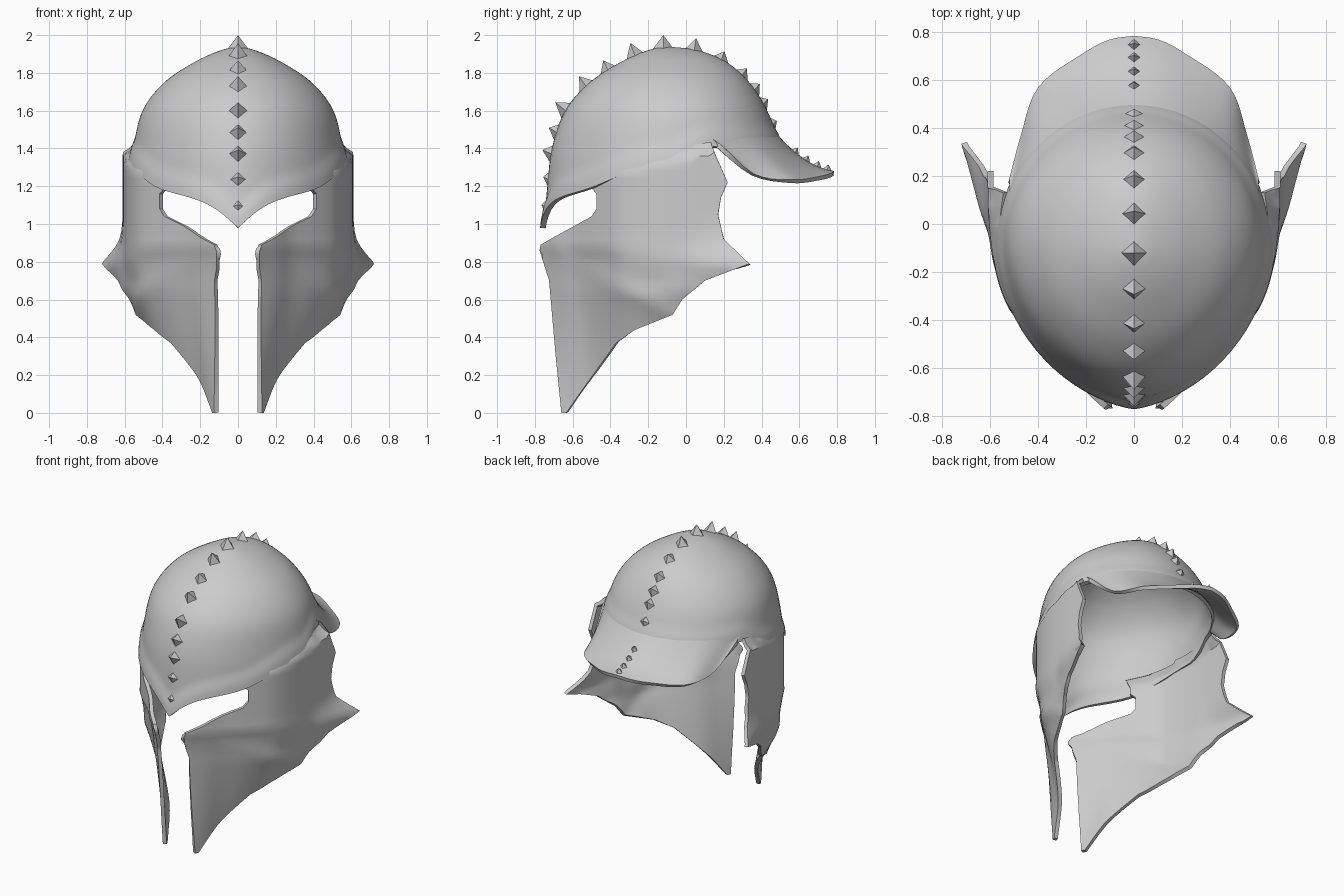
import bpy, bmesh, math
from mathutils import Vector

cube = bpy.data.objects.get("Cube")
if cube:
    bpy.data.objects.remove(cube, do_unlink=True)

steel = bpy.data.materials.new("grey steel")
steel.use_nodes = True
GREY = (0.6, 0.6, 0.6, 1)
steel.diffuse_color = GREY
steel.node_tree.nodes["Principled BSDF"].inputs["Base Color"].default_value = GREY


def clamp(v):
    return max(0.0, min(1.0, v))


def lookup(table, v):
    """Smooth curve through rows of (key, value, ...)."""
    n = len(table)
    v = max(table[0][0], min(table[-1][0], v))
    i = 0
    while i < n - 2 and v > table[i + 1][0]:
        i += 1

    def slope(j, c):
        a, b = table[max(j - 1, 0)], table[min(j + 1, n - 1)]
        return (b[c] - a[c]) / (b[0] - a[0])
    a, b = table[i], table[i + 1]
    h = b[0] - a[0]
    t = (v - a[0]) / h
    out = []
    for c in range(1, len(a)):
        out.append((2*t**3 - 3*t*t + 1) * a[c] + (t**3 - 2*t*t + t) * h * slope(i, c)
                   + (3*t*t - 2*t**3) * b[c] + (t**3 - t*t) * h * slope(i + 1, c))
    return out


def finish(name, bm, thickness=0.0, mirror=False, angle=40):
    """Turn a bmesh into a smooth shaded, optionally thick and mirrored part."""
    mesh = bpy.data.meshes.new(name)
    bm.to_mesh(mesh)
    bm.free()
    ob = bpy.data.objects.new(name, mesh)
    bpy.context.collection.objects.link(ob)
    mesh.materials.append(steel)
    if thickness:
        mod = ob.modifiers.new("thickness", 'SOLIDIFY')
        mod.thickness, mod.offset = thickness, -1
    if mirror:
        ob.modifiers.new("mirror", 'MIRROR')
    bpy.ops.object.select_all(action='DESELECT')
    ob.select_set(True)
    bpy.context.view_layer.objects.active = ob
    bpy.ops.object.convert(target='MESH')
    bpy.ops.object.shade_smooth_by_angle(angle=math.radians(angle))


def grid(bm, point, cols, rows, closed=False):
    """Quad sheet from point(column, row)."""
    vs = [[bm.verts.new(point(i, j)) for j in range(rows)] for i in range(cols)]
    for i in range(cols if closed else cols - 1):
        a, b = vs[i], vs[(i + 1) % cols]
        for j in range(rows - 1):
            bm.faces.new((a[j], b[j], b[j + 1], a[j + 1]))


# Dome outline: step, height, front y, back y, half width
DOME = [(0, .98, -.755, .53, .6), (1, 1.19, -.735, .52, .585), (2, 1.4, -.71, .5, .555),
        (3, 1.6, -.64, .43, .505), (4, 1.75, -.51, .335, .39), (5, 1.86, -.34, .21, .225),
        (6, 1.92, -.2, .06, .09), (7, 1.94, -.1, -.1, 0)]
BROW = [(0, .98), (.1, 1.07), (.2, 1.125), (.4, 1.185), (.48, 1.23), (.6, 1.33)]


def dome_point(theta, s, bulge=0.0):
    z, front, back, w = lookup(DOME, s)
    sn, cs = math.sin(theta), math.cos(theta)
    n = 1.75 + .25 * s / 7 if cs > 0 else 2
    gx = math.copysign(abs(sn) ** (2 / n), sn)
    gy = abs(cs) ** (2 / n)
    c = -.05 - .05 * s / 7
    y = c + ((front - c) if cs > 0 else (back - c)) * gy * (1 + bulge)
    return Vector((w * gx * (1 + bulge), y, z))


# Dome with a raised brow band along its rim
COLS, ROWS = 80, 46


def dome_grid(i, j):
    theta = 2 * math.pi * i / COLS
    sn, cs = abs(math.sin(theta)), math.cos(theta)
    if cs > 0:
        rim = lookup(BROW, .59 * sn ** (2 / 1.75))[0]
    else:
        rim = 1.33 + .08 * clamp(-cs / .3)
    s0 = (rim - .98) / .21
    s = s0 + (7 - s0) * j / (ROWS - 1)
    return dome_point(theta, s, .025 * math.exp(-((s - s0) / .45) ** 4))


bm = bmesh.new()
grid(bm, dome_grid, COLS, ROWS, closed=True)
bmesh.ops.remove_doubles(bm, verts=bm.verts, dist=.0005)
finish("dome", bm, .03)

# Cheek guards: flat outline, sliced finely, then wrapped around the head
CHEEK = [(-.66, 0), (-.69, .3), (-.725, .7), (-.775, .86), (-.77, .89), (-.7, .93),
         (-.5, 1.04), (-.475, 1.08), (-.475, 1.16), (-.5, 1.19), (-.5, 1.29), (-.3, 1.34),
         (-.1, 1.385), (.05, 1.42), (.13, 1.435), (.15, 1.38), (.22, 1.22), (.185, 1.14),
         (.17, 1.05), (.2, .92), (.335, .79), (.1, .7), (-.02, .6), (-.07, .52),
         (-.27, .44), (-.37, .37), (-.5, .19), (-.6, .05), (-.635, 0)]
WRAP = [(-.78, .115), (-.7, .2), (-.6, .28), (-.48, .41), (-.36, .515), (-.2, .575),
        (0, .605), (.15, .61), (.34, .615)]


def fold(y, z, end, size):
    """Raised crease running from the eye corner to a point on the rear edge."""
    a, b = Vector((-.72, .86)), Vector(end)
    d = b - a
    p = Vector((y, z)) - a
    t = clamp(p.dot(d) / d.length_squared)
    return size * t ** .5 * math.exp(-((p - d * t).length / .05) ** 2)


def cheek_x(y, z):
    x = lookup(WRAP, y - .1 * math.sqrt(clamp((.88 - z) / .88)))[0]
    x -= .3 * clamp((.65 - z) / .65) * (x - .12) / .48
    # rear point flares away from the neck
    x += .25 * max(0, y + .05) * math.exp(-((z - .77) / .13) ** 2)
    x += fold(y, z, (.33, .79), .012) + fold(y, z, (-.07, .52), .012)
    x -= .012 * math.exp(-((y + .2) / .15) ** 2 - ((z - .68) / .05) ** 2)
    # top edge folds in under the dome
    inset = .045 + .15 * max(0, y)
    return x - inset * clamp((z - 1.35 - .2 * y) / .045)


bm = bmesh.new()
bm.faces.new([bm.verts.new((0, y, z)) for y, z in reversed(CHEEK)])
for axis, start, count in ((1, -.76, 28), (2, .04, 36)):
    for k in range(count):
        co, no = Vector(), Vector()
        co[axis], no[axis] = start + .04 * k, 1
        bmesh.ops.bisect_plane(bm, geom=bm.verts[:] + bm.edges[:] + bm.faces[:],
                               dist=1e-5, plane_co=co, plane_no=no)
for v in bm.verts:
    v.co.x = cheek_x(v.co.y, v.co.z)
bmesh.ops.triangulate(bm, faces=bm.faces[:])
finish("cheek_guards", bm, .025, mirror=True)

# Neck guard sweeping out from the back of the dome
EDGE = [(0, 0, .785, 1.28), (.15, .1, .77, 1.27), (.3, .2, .72, 1.255), (.6, .4, .57, 1.235),
        (.85, .475, .36, 1.265), (1, .52, .19, 1.415)]


def neck_point(phi, t):
    top = dome_point(math.pi - phi * math.radians(70), 2.3, .02)
    x, y, z = lookup(EDGE, abs(phi))
    low = Vector((math.copysign(x, phi), y, z))
    p = top.lerp(low, t)
    p.z -= .14 * t * (1 - t) * (1 - phi * phi)
    return p


bm = bmesh.new()
grid(bm, lambda i, j: neck_point(1 - i / 20, 1 - j / 10), 41, 11)
finish("neck_guard", bm, .025)

# Spikes along the crest and down the neck guard
bm = bmesh.new()


def spike(base, along, height, half):
    along = along.normalized()
    side = Vector((1, 0, 0))
    out = side.cross(along)
    if out.dot(base - Vector((0, -.1, 1.2))) < 0:
        out = -out
    root = base - out * .015
    ring = [bm.verts.new(root + d * half) for d in (along, side, -along, -side)]
    tip = bm.verts.new(base + out * height + Vector((0, 0, .015)))
    for k in range(4):
        bm.faces.new((ring[k], ring[(k + 1) % 4], tip))
    bm.faces.new(ring[::-1])


FRONT = ((.5, .02), (1.2, .025), (1.85, .045), (2.4, .04), (3, .06), (3.85, .05),
         (4.55, .04), (5.45, .055))
BACK = ((2.6, .02), (3.2, .025), (3.7, .03), (4.3, .03), (5.15, .03), (6.1, .045))
for theta, spikes in ((0, FRONT), (math.pi, BACK)):
    for s, height in spikes:
        tangent = dome_point(theta, s + .05) - dome_point(theta, s - .05)
        spike(dome_point(theta, s), tangent, height, .055)
spike(Vector((0, -.12, 1.935)), Vector((0, 1, 0)), .05, .06)
for t in (.3, .5, .7, .88):
    spike(neck_point(0, t), neck_point(0, t + .05) - neck_point(0, t - .05), .015, .035)
bmesh.ops.recalc_face_normals(bm, faces=bm.faces[:])
finish("crest_spikes", bm, angle=30)
